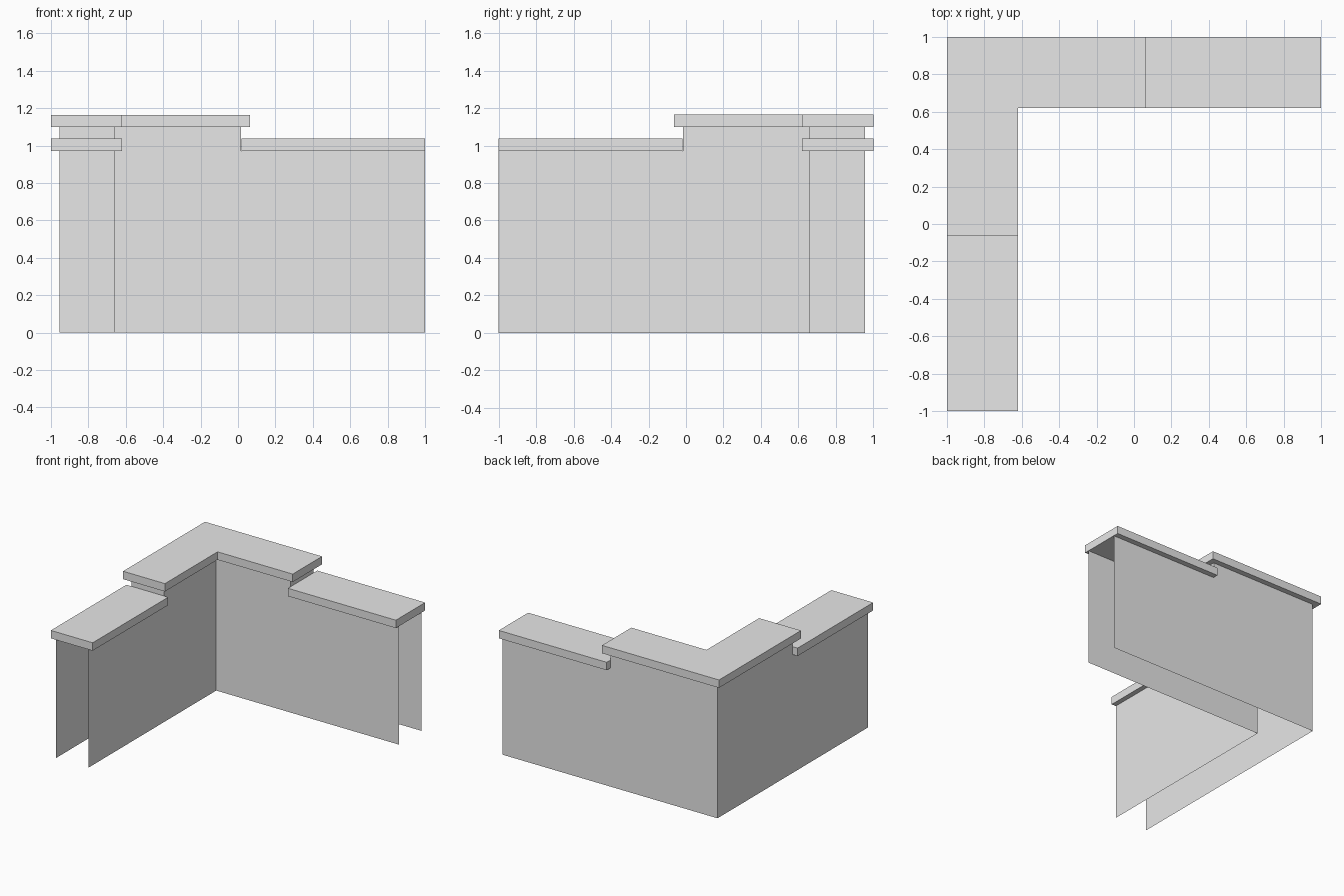
import bpy
import bmesh

cube = bpy.data.objects.get("Cube")
if cube:
    bpy.data.objects.remove(cube, do_unlink=True)

grey = bpy.data.materials.new("light_grey")
grey.use_nodes = True
grey.diffuse_color = (0.8, 0.8, 0.8, 1)
grey.node_tree.nodes["Principled BSDF"].inputs["Base Color"].default_value = grey.diffuse_color

OUTER, INNER = 0.955, 0.66        # wall planes
CAP_OUT, CAP_IN = 1.0, 0.62       # coping edges
STEP = 0.017                      # where the wall drops
LOW, HIGH, THICK = 0.972, 1.10, 0.065


def finish(name, bm, fix_normals=True):
    if fix_normals:
        bmesh.ops.recalc_face_normals(bm, faces=bm.faces)
    mesh = bpy.data.meshes.new(name)
    bm.to_mesh(mesh)
    bm.free()
    mesh.materials.append(grey)
    obj = bpy.data.objects.new(name, mesh)
    bpy.context.collection.objects.link(obj)


def mirrored(points):
    """Swap a point of the back wing onto the right wing."""
    return [(-y, -x, z) for x, y, z in reversed(points)]


def sheet(name, points):
    bm = bmesh.new()
    bm.faces.new([bm.verts.new(p) for p in points])
    finish(name, bm, False)


def slab(name, outline, base):
    """Closed coping slab from a plan outline."""
    bm = bmesh.new()
    face = bm.faces.new([bm.verts.new((x, y, base)) for x, y, _ in outline])
    top = bmesh.ops.extrude_face_region(bm, geom=[face])["geom"]
    bmesh.ops.translate(bm, vec=(0, 0, THICK),
                        verts=[v for v in top if isinstance(v, bmesh.types.BMVert)])
    finish(name, bm)


def wall(y, corner_x):
    """Stepped wall profile, facing the front."""
    return [(corner_x, y, 0), (1, y, 0), (1, y, LOW),
            (STEP, y, LOW), (STEP, y, HIGH), (corner_x, y, HIGH)]


# Thin walls, open at the ends and bottom
inner = wall(INNER, -INNER)
outer = list(reversed(wall(OUTER, -OUTER)))
step_end = [(STEP, INNER, LOW), (STEP, OUTER, LOW), (STEP, OUTER, HIGH), (STEP, INNER, HIGH)]
low_cap = [(STEP + 0.003, CAP_IN, 0), (1, CAP_IN, 0), (1, CAP_OUT, 0), (STEP + 0.003, CAP_OUT, 0)]

for wing, place in (("back", list), ("right", mirrored)):
    sheet(wing + "_inner_wall", place(inner))
    sheet(wing + "_outer_wall", place(outer))
    sheet(wing + "_step_end", place(step_end))
    slab(wing + "_low_coping", place(low_cap), LOW)

# Raised corner coping
half = [(-CAP_IN, CAP_IN, 0), (0.063, CAP_IN, 0), (0.063, CAP_OUT, 0), (-CAP_OUT, CAP_OUT, 0)]
slab("corner_high_coping", half + mirrored(half)[1:3], HIGH)
